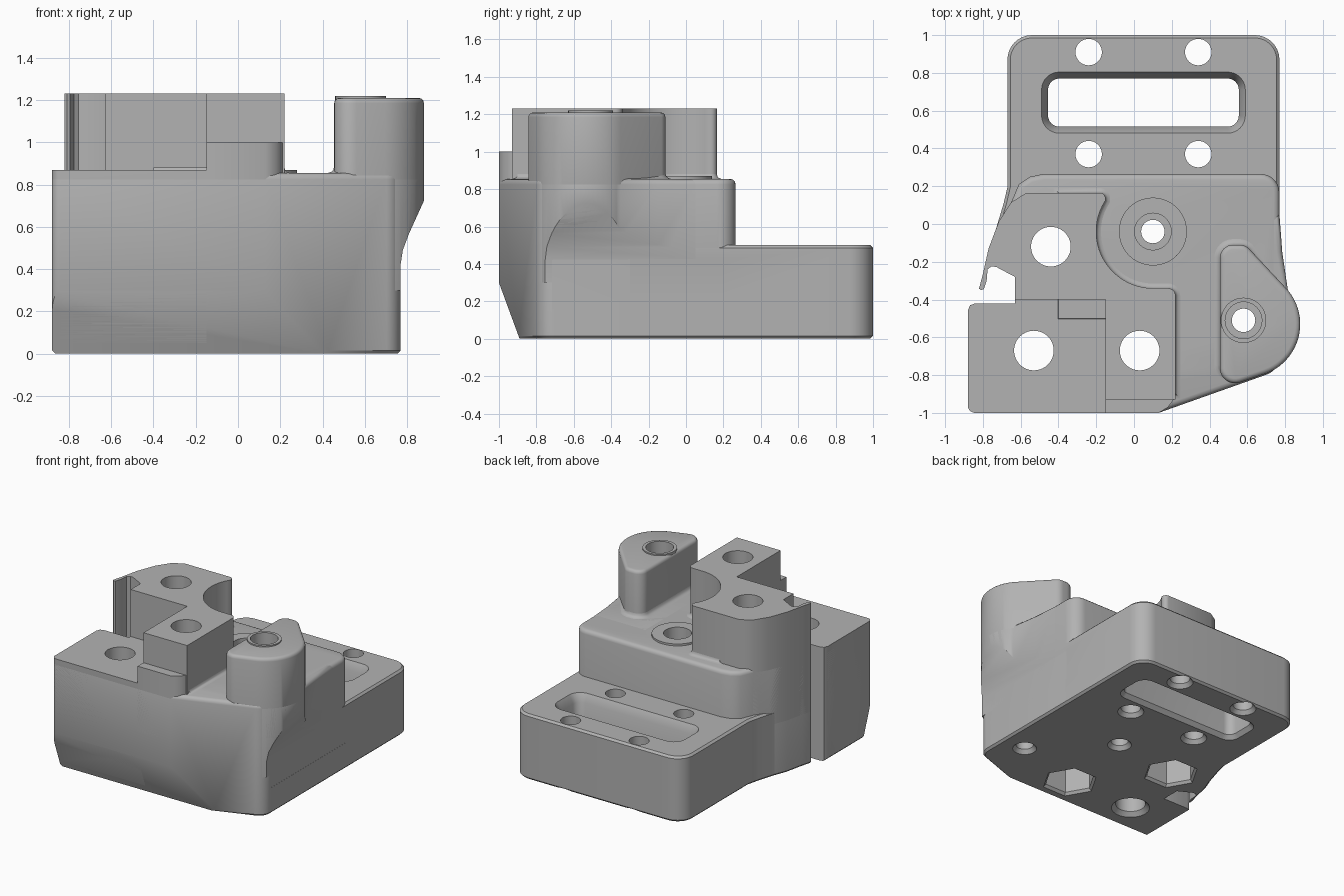
import bpy, bmesh, math
from mathutils import Vector

if "Cube" in bpy.data.objects:
    bpy.data.objects.remove(bpy.data.objects["Cube"])

grey = bpy.data.materials.new("machined_grey")
grey.use_nodes = True
COLOUR = (0.45, 0.45, 0.45, 1)
grey.diffuse_color = COLOUR
grey.node_tree.nodes["Principled BSDF"].inputs["Base Color"].default_value = COLOUR


def arc(cx, cy, r, a0, a1, n):
    angles = [math.radians(a0 + (a1 - a0) * i / n) for i in range(n + 1)]
    return [(cx + r * math.cos(a), cy + r * math.sin(a)) for a in angles]


def circle(cx, cy, r, n=40):
    return arc(cx, cy, r, 0, 360, n)[:-1]


def rounded(points, steps=8):
    """Replace each (x, y, radius) corner by an arc; (x, y) stays sharp."""
    out = []
    for i, p in enumerate(points):
        if len(p) == 2:
            out.append(p)
            continue
        corner, r = Vector(p[:2]), p[2]
        u = (Vector(points[i - 1][:2]) - corner).normalized()
        v = (Vector(points[(i + 1) % len(points)][:2]) - corner).normalized()
        half = u.angle(v) / 2
        centre = corner + (u + v).normalized() * r / math.sin(half)
        s = corner + u * r / math.tan(half) - centre
        e = corner + v * r / math.tan(half) - centre
        a0 = math.atan2(s.y, s.x)
        turn = (math.atan2(e.y, e.x) - a0 + math.pi) % math.tau - math.pi
        out += arc(centre.x, centre.y, r, math.degrees(a0), math.degrees(a0 + turn), steps)
    return out


def inset(points, d):
    """Move a counter-clockwise outline inward by d."""
    pts, out = [Vector(p) for p in points], []
    for i, p in enumerate(pts):
        a = (p - pts[i - 1]).normalized()
        b = (pts[(i + 1) % len(pts)] - p).normalized()
        na, nb = Vector((-a.y, a.x)), Vector((-b.y, b.x))
        out.append(p + (na + nb) * d / max(1 + na.dot(nb), 0.2))
    return out


def loft(name, outline, layers, axes=lambda a, b, h: (a, b, h)):
    """Stack an outline through (height, inset) layers into a closed solid."""
    bm = bmesh.new()
    rings = [[bm.verts.new(axes(p[0], p[1], h)) for p in inset(outline, d)] for h, d in layers]
    n = len(outline)
    for low, high in zip(rings, rings[1:]):
        for i in range(n):
            j = (i + 1) % n
            bm.faces.new((low[i], low[j], high[j], high[i]))
    bm.faces.new(rings[0][::-1])
    bm.faces.new(rings[-1])
    bmesh.ops.recalc_face_normals(bm, faces=bm.faces)
    mesh = bpy.data.meshes.new(name)
    bm.to_mesh(mesh)
    bm.free()
    mesh.materials.append(grey)
    obj = bpy.data.objects.new(name, mesh)
    bpy.context.collection.objects.link(obj)
    return obj


def soft_top(z, r):
    return [(z - r, 0), (z - r / 2, r * 0.13), (z - r * 0.13, r / 2), (z, r)]


def fillet(z, r):
    return [(z - r, -r), (z, -r), (z + r * 0.13, -r / 2), (z + r / 2, -r * 0.13), (z + r, 0)]


FOOT = [(0, 0.015), (0.015, 0)]
DECK = 0.855
TOP = 1.23
left_curve = [(-0.65, 0.115), (-0.715, 0.015), (-0.77, -0.13), (-0.8, -0.265), (-0.82, -0.34)]
clearance = arc(0.1, -0.04, 0.3, 270, 147, 24)
boss_side = arc(0.6, -0.53, 0.28, -70, 40, 20)

parts = []

# Slotted rear plate
plate = rounded([(0.77, -0.3), (0.77, 1, 0.13), (-0.67, 1, 0.13), (-0.67, 0.195),
                 (-0.69, 0.11), (-0.735, -0.04), (-0.6, -0.3)])
parts.append(loft("rear_plate", plate, FOOT + [(0.485, 0), (0.5, 0.015)]))

# Main body
body = rounded([(0.13, -1), (0.77, -0.773, 0.1), (0.77, 0.265, 0.1), (-0.48, 0.265),
                (-0.55, 0.25), (-0.61, 0.21)] + left_curve +
               [(-0.82, -0.4), (-0.88, -0.4), (-0.88, -1, 0.04)])
parts.append(loft("main_body", body, FOOT + soft_top(DECK, 0.03)))

# Low front corner block and the stepped front ledge
corner = rounded([(-0.15, -1), (-0.15, -0.39), (-0.88, -0.39), (-0.88, -1, 0.04)])
parts.append(loft("corner_block", corner, [(0.05, 0), (0.87, 0)]))
ledge = [(-0.15, -1), (0.13, -1), (0.18, -0.97), (0.21, -0.93), (0.22, -0.88), (-0.15, -0.88)]
parts.append(loft("front_ledge", ledge, [(0.5, 0), (1.0, 0)]))

# Tall clamp tower with round clearance
tower = rounded([(0.22, -0.93), (0.22, -0.34, 0.04)] + clearance +
                [(-0.15, 0.165, 0.03), (-0.57, 0.165)] + left_curve +
                [(-0.82, -0.4), (-0.15, -0.4), (-0.15, -0.93)])
parts.append(loft("clamp_tower", tower, [(0.4, 0), (TOP, 0)]))
skirt = rounded([(0.22, -0.9), (0.22, -0.34, 0.04)] + clearance +
                [(-0.15, 0.165, 0.03), (-0.4, 0.165), (-0.4, -0.5), (0, -0.5), (0, -0.9)])
parts.append(loft("tower_fillet", skirt, fillet(DECK, 0.025)))

# Overhanging side bulge and the teardrop boss above it
bulge = boss_side + [(0.785, -0.15), (0.77, 0.05), (0.3, 0.05), (0.3, -0.92)]
parts.append(loft("side_bulge", bulge, [(0.3, 0)] + soft_top(DECK, 0.03)))
boss = rounded(boss_side + [(0.59, -0.11, 0.07), (0.455, -0.11, 0.07), (0.455, -0.875, 0.08)])
parts.append(loft("teardrop_boss", boss, [(0.6, 0)] + soft_top(1.21, 0.025)))
boss_foot = rounded([(0.7, -0.72), (0.75, -0.32), (0.59, -0.11, 0.07),
                     (0.455, -0.11, 0.07), (0.455, -0.82, 0.05)])
parts.append(loft("boss_fillet", boss_foot, fillet(DECK, 0.03)))

# Raised rims around the two stepped bores
parts.append(loft("deck_rim", circle(0.1, -0.04, 0.18), [(0.8, 0), (0.87, 0)]))
parts.append(loft("boss_rim", circle(0.58, -0.51, 0.12), [(1.1, 0), (1.22, 0)]))

# Cutters
cutters = []


def cut(outline, layers, axes=None):
    obj = loft("cutter", outline, layers, axes) if axes else loft("cutter", outline, layers)
    obj.hide_render = True
    cutters.append(obj)


# Plate screw holes, countersunk below
for x in (-0.24, 0.34):
    for y in (0.37, 0.91):
        cut(circle(x, y, 0.07), [(-0.03, -0.045), (0.03, 0), (0.7, 0)])
# Stepped bores
for x, y, z in ((0.1, -0.04, 0.87), (0.58, -0.51, 1.22)):
    cut(circle(x, y, 0.062), [(-0.03, -0.045), (0.03, 0), (z - 0.2, 0), (z - 0.2, -0.035),
                              (z + 0.1, -0.035)])
# Clamp holes, two with hexagon pockets and one with a round countersink
for x, y in ((-0.44, -0.12), (0.03, -0.67)):
    cut(circle(x, y, 0.105), [(0.25, 0), (1.4, 0)])
    cut(circle(x, y, 0.18, 6), [(-0.02, -0.03), (0.02, 0), (0.4, 0)])
cut(circle(-0.53, -0.67, 0.105), [(-0.03, -0.06), (0.03, 0), (1.4, 0)])
# Long slot, chamfered at both ends
slot = rounded([(0.555, 0.515, 0.06), (0.555, 0.77, 0.06), (-0.455, 0.77, 0.06),
                (-0.455, 0.515, 0.06)])
cut(slot, [(-0.01, -0.035), (0.03, 0), (0.44, 0), (0.51, -0.04)])
# Side notch
cut([(-1, -0.46), (-0.88, -0.46), (-0.868, -0.43), (-0.84, -0.42), (-0.63, -0.42),
     (-0.63, -0.28), (-0.73, -0.227), (-0.755, -0.225), (-0.775, -0.24), (-0.78, -0.3),
     (-0.795, -0.345), (-0.81, -0.35), (-0.83, -0.335), (-1, -0.335)], [(-0.1, 0), (1.4, 0)])
# Sloped front underside
cut([(-1.2, -0.1), (-0.853, -0.1), (-1.037, 0.4), (-1.2, 0.4)], [(-1.2, 0), (1.2, 0)],
    lambda a, b, h: (h, a, b))
# Sloped underside of the bulge
cut([(0.769, 0.2), (1.2, 0.2), (1.2, 0.735), (0.885, 0.735), (0.81, 0.57), (0.78, 0.49),
     (0.769, 0.42)], [(-1.2, 0), (0.2, 0)], lambda a, b, h: (a, h, b))

# Cut every part, then shade it
for part in parts:
    for cutter in cutters:
        mod = part.modifiers.new("cut", "BOOLEAN")
        mod.operation = "DIFFERENCE"
        mod.solver = "EXACT"
        mod.object = cutter
bpy.context.view_layer.update()
graph = bpy.context.evaluated_depsgraph_get()
finished = [bpy.data.meshes.new_from_object(part.evaluated_get(graph)) for part in parts]
for part, mesh in zip(parts, finished):
    part.modifiers.clear()
    part.data = mesh
for cutter in cutters:
    bpy.data.objects.remove(cutter)
for obj in bpy.context.view_layer.objects:
    obj.select_set(obj in parts)
bpy.context.view_layer.objects.active = parts[0]
bpy.ops.object.shade_smooth_by_angle(angle=math.radians(35))
